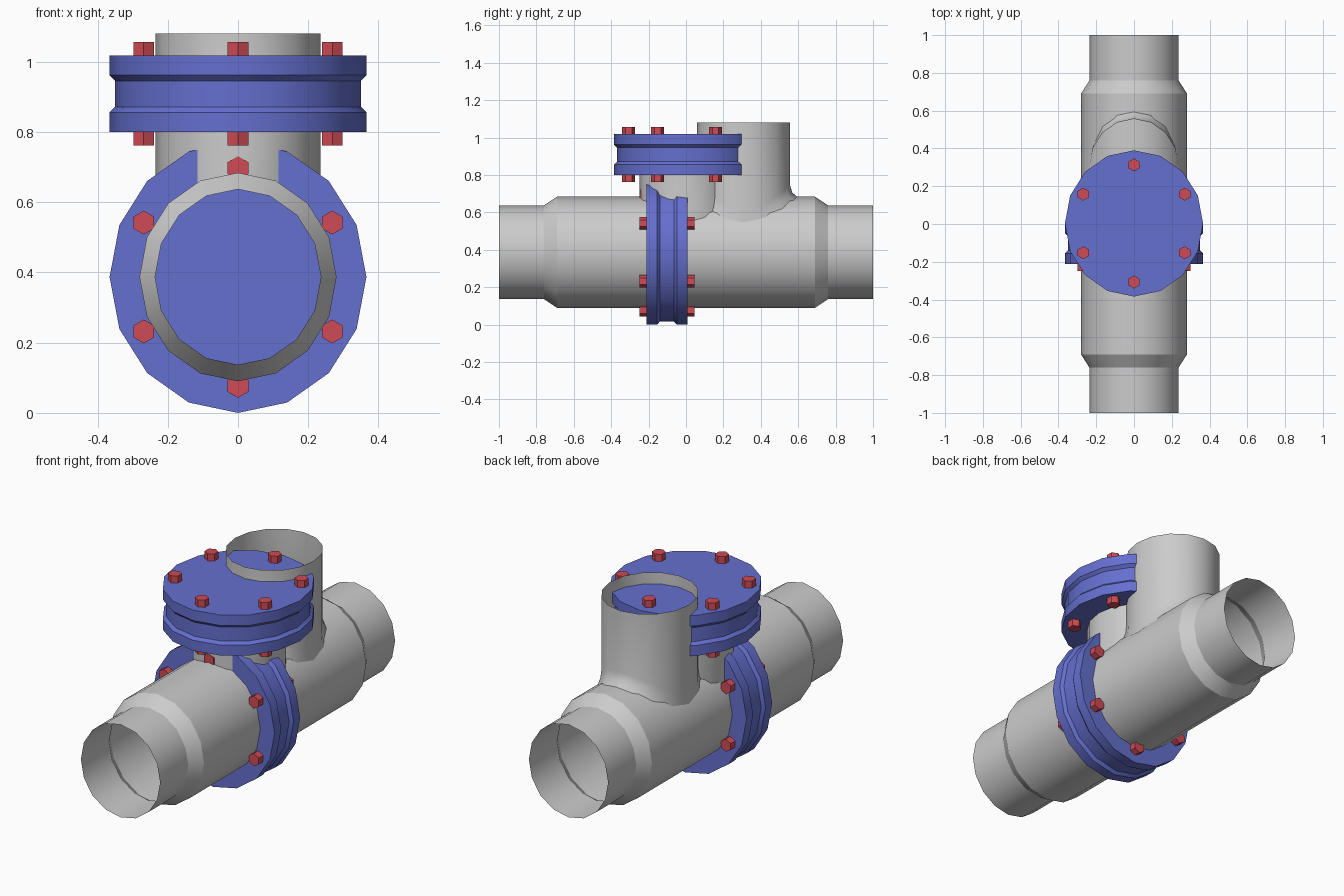
import bpy, bmesh, math

if "Cube" in bpy.data.objects:
    bpy.data.objects.remove(bpy.data.objects["Cube"])

SIDES = 16
SX = 0.945        # sections are slightly narrower across x
ZC = 0.387        # height of main pipe axis


def material(name, color):
    m = bpy.data.materials.new(name)
    m.diffuse_color = color
    m.use_nodes = True
    m.node_tree.nodes["Principled BSDF"].inputs["Base Color"].default_value = m.diffuse_color
    return m


BLUE = material("blue_paint", (0.13, 0.16, 0.62, 1))
RED = material("red_paint", (0.62, 0.07, 0.09, 1))


def loft(name, rings, cap=False, mat=None):
    """Join equal rings of points into a tube, optionally capped."""
    bm = bmesh.new()
    loops = [[bm.verts.new(p) for p in ring] for ring in rings]
    n = len(loops[0])
    for a, b in zip(loops, loops[1:]):
        for i in range(n):
            j = (i + 1) % n
            bm.faces.new((a[i], a[j], b[j], b[i]))
    if cap:
        bm.faces.new(loops[0])
        bm.faces.new(loops[-1])
    bmesh.ops.recalc_face_normals(bm, faces=bm.faces)
    me = bpy.data.meshes.new(name)
    bm.to_mesh(me)
    bm.free()
    ob = bpy.data.objects.new(name, me)
    bpy.context.collection.objects.link(ob)
    if mat:
        me.materials.append(mat)
    bpy.ops.object.select_all(action='DESELECT')
    ob.select_set(True)
    bpy.context.view_layer.objects.active = ob
    bpy.ops.object.shade_smooth_by_angle(angle=math.radians(30))
    return ob


def ring(axis, t, r, cu=0.0, cv=0.0, n=SIDES, sx=SX):
    """Ring around axis 'Y' or 'Z' at position t, a vertex on the v axis."""
    pts = []
    for i in range(n):
        a = math.pi / 2 + 2 * math.pi * i / n
        u, v = cu + sx * r * math.cos(a), cv + r * math.sin(a)
        pts.append((u, t, v) if axis == 'Y' else (u, v, t))
    return pts


def pipe_top(x):
    """Height of the main pipe's upper surface, slightly embedded."""
    q = min(abs(x) / (0.297 * SX), 1)
    return ZC + 0.29 * math.sqrt(1 - q * q)


def saddle(cy, r, lift, flare):
    """Ring that follows the main pipe, flared along y."""
    pts = []
    for x, y, _ in ring('Z', 0, r, 0, cy):
        s = (y - cy) / r
        pts.append((x, y + flare * s, pipe_top(x) + lift))
    return pts


# main pipe with reduced ends
profile = [(-1, 0.25), (-0.76, 0.25), (-0.69, 0.297),
           (0.69, 0.297), (0.76, 0.25), (1, 0.25)]
loft("main_pipe", [ring('Y', t, r, 0, ZC) for t, r in profile])

# open branch pipe with flared foot
loft("branch_pipe", [saddle(0.308, 0.248, h, f) for h, f in
                     ((0, 0.045), (0.03, 0.012), (0.07, 0))]
     + [ring('Z', 1.08, 0.248, 0, 0.308)])

# neck beneath the horizontal flange
loft("flange_neck", [saddle(0, 0.248, 0, 0), ring('Z', 0.81, 0.248)])

# grooved flange pairs and their through-bolts
GROOVE = [(0, 0.387), (0.056, 0.387), (0.071, 0.371),
          (0.146, 0.371), (0.162, 0.387), (0.218, 0.387)]
for label, axis, start, cv in (("vertical", 'Y', -0.211, ZC),
                               ("horizontal", 'Z', 0.80, 0.003)):
    loft(label + "_flange", [ring(axis, start + t, r, 0, cv) for t, r in GROOVE],
         True, BLUE)
    for k in range(6):
        a = math.pi / 2 + k * math.pi / 3
        u, v = 0.31 * math.cos(a), cv + 0.31 * math.sin(a)
        loft(f"{label}_bolt_{k + 1}",
             [ring(axis, start + t, 0.034, u, v, 6, 1) for t in (-0.038, 0.256)],
             True, RED)
